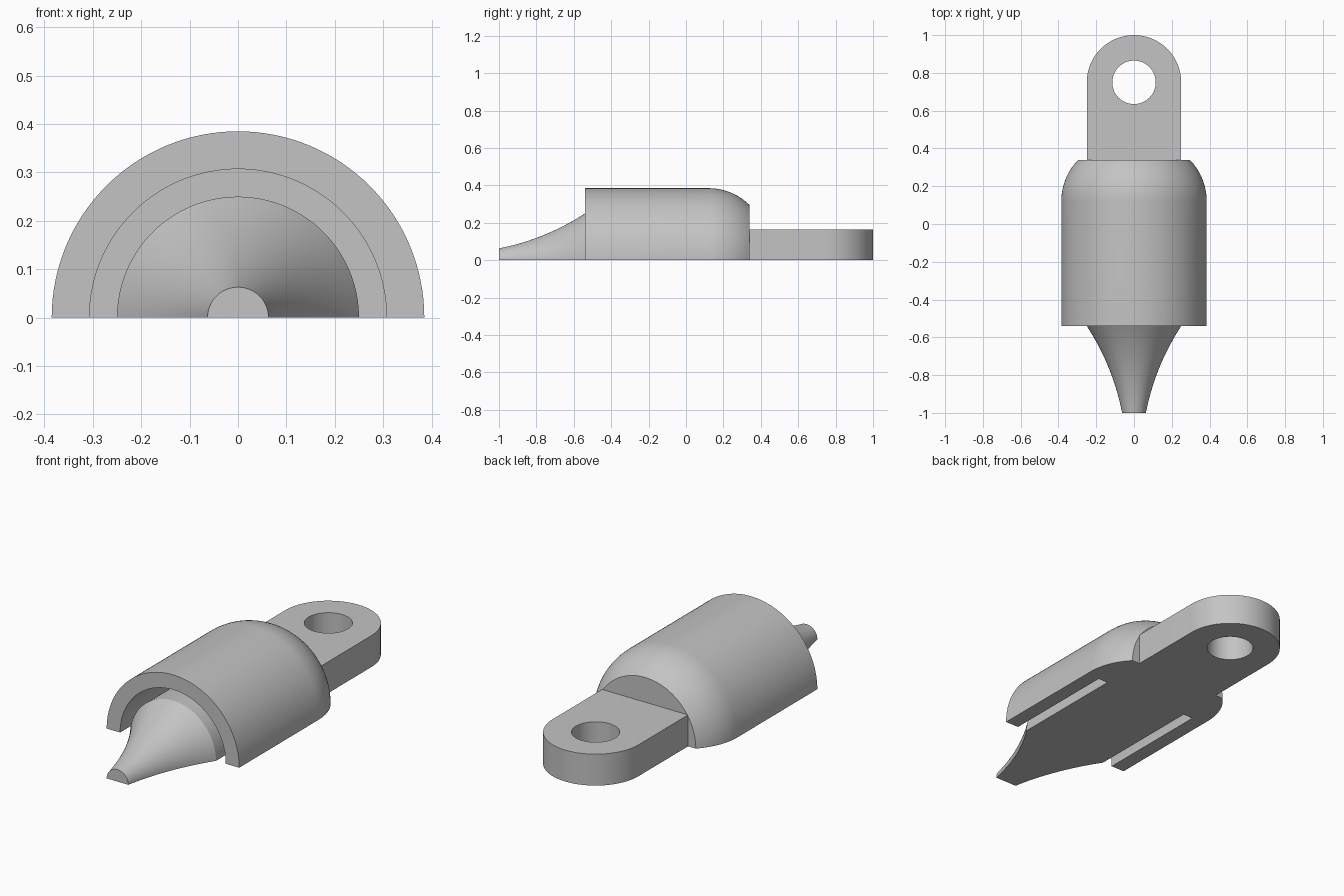
import bpy, bmesh
from math import sin, cos, pi, asin, radians
from mathutils import Vector

default = bpy.data.objects.get("Cube")
if default:
    bpy.data.objects.remove(default)

GREY = (0.55, 0.55, 0.55, 1)
grey = bpy.data.materials.new("plain grey")
grey.use_nodes = True
grey.diffuse_color = GREY
grey.node_tree.nodes["Principled BSDF"].inputs["Base Color"].default_value = GREY


def finish(name, bm):
    """Turn a bmesh into a smooth shaded object with sharp edges."""
    bmesh.ops.recalc_face_normals(bm, faces=bm.faces)
    mesh = bpy.data.meshes.new(name)
    bm.to_mesh(mesh)
    bm.free()
    mesh.materials.append(grey)
    mesh.shade_smooth()
    mesh.set_sharp_from_angle(angle=radians(25))
    obj = bpy.data.objects.new(name, mesh)
    bpy.context.collection.objects.link(obj)
    return obj


# Main dimensions
FRONT, BACK = -0.54, 0.34
OUTER, INNER, CORE = 0.385, 0.307, 0.25
TIP, END = 0.063, 0.295
SLOT_END, SHOULDER = 0.09, 0.12

# Half profile as (radius, y): flared nose, deep ring slot, sleeve, round shoulder
profile = [(0, -1)]
a, b, c = Vector((TIP, -1)), Vector((0.111, -0.754)), Vector((CORE, FRONT))
for i in range(17):
    t = i / 16
    profile.append(tuple(a * (1 - t) ** 2 + b * 2 * t * (1 - t) + c * t * t))
profile += [(CORE, SLOT_END), (INNER, SLOT_END), (INNER, FRONT), (OUTER, FRONT)]
run, drop = BACK - SHOULDER, OUTER - END
bend = (run ** 2 + drop ** 2) / (2 * drop)
for i in range(13):
    angle = asin(run / bend) * i / 12
    profile.append((OUTER - bend * (1 - cos(angle)), SHOULDER + bend * sin(angle)))
profile.append((0, BACK))

# Body: half turn of the profile about the y axis, closed by a flat underside
bm = bmesh.new()
verts = [bm.verts.new((r, y, 0)) for r, y in profile]
edges = [bm.edges.new(pair) for pair in zip(verts, verts[1:])]
bmesh.ops.spin(bm, geom=verts + edges, cent=(0, 0, 0), axis=(0, -1, 0),
               angle=pi, steps=64)
bmesh.ops.remove_doubles(bm, verts=bm.verts, dist=1e-5)
bmesh.ops.holes_fill(bm, edges=[e for e in bm.edges if e.is_boundary], sides=0)
finish("half_round_body", bm)

# Eyelet tab: rounded plate with a round hole, made as two mirrored halves
EYE_Y, TAB_R, HOLE_R, TAB_H = 0.75, 0.25, 0.115, 0.165
STEPS = 32


def arc(radius, flip):
    pts = []
    for i in range(STEPS + 1):
        t = -pi / 2 + pi * i / STEPS
        pts.append((radius * cos(t), EYE_Y + radius * sin(t)))
    return pts[::-1] if flip else pts


half = [(0, BACK), (TAB_R, BACK)]
half += [p for p in arc(TAB_R, False) if p[1] >= EYE_Y - 1e-6]
half += arc(HOLE_R, True)
bm = bmesh.new()
for side in (1, -1):
    bm.faces.new([bm.verts.new((side * x, y, 0)) for x, y in half])
bmesh.ops.remove_doubles(bm, verts=bm.verts, dist=1e-5)
bmesh.ops.recalc_face_normals(bm, faces=bm.faces)
raised = bmesh.ops.extrude_face_region(bm, geom=bm.faces[:], use_keep_orig=True)
bmesh.ops.translate(bm, vec=(0, 0, TAB_H),
                    verts=[v for v in raised["geom"] if isinstance(v, bmesh.types.BMVert)])
finish("eyelet_tab", bm)
